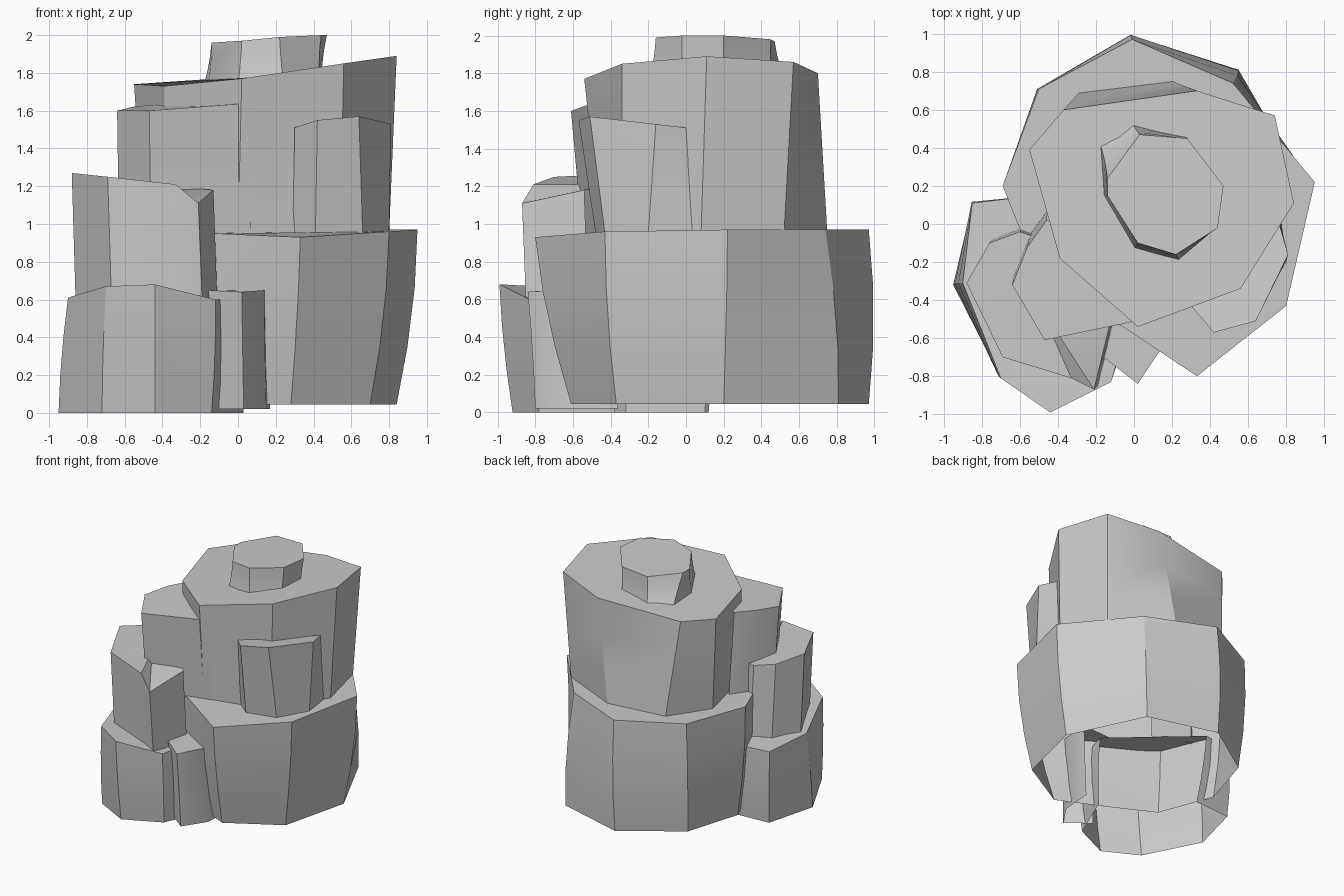
import bpy, bmesh
from mathutils import Vector


def rock(name, top, base, z0, bulge=1.0, peak=None, hidden=()):
    """Faceted rock column, open below: top outline lofted to a base outline.
    Sides listed in hidden are buried in a neighbouring rock and left out."""
    c = sum((Vector(p) for p in top), Vector()) / len(top)
    bm = bmesh.new()
    rings = []
    for t in (0, 0.33, 0.67, 1):
        s = 1 + (bulge - 1) * 4 * t * (1 - t)
        rings.append([bm.verts.new((c.x + (x + (bx - x) * t - c.x) * s,
                                    c.y + (y + (by - y) * t - c.y) * s,
                                    z + (z0 - z) * t))
                      for (x, y, z), (bx, by) in zip(top, base)])
    n = len(top)
    for a, b in zip(rings, rings[1:]):
        for i in range(n):
            if i not in hidden:
                j = (i + 1) % n
                bm.faces.new((a[i], b[i], b[j], a[j]))
    if peak:
        p = bm.verts.new(peak)
        for i in range(n):
            bm.faces.new((rings[0][i], rings[0][(i + 1) % n], p))
    else:
        bm.faces.new(rings[0])
    bmesh.ops.delete(bm, geom=[v for v in bm.verts if not v.link_faces], context='VERTS')
    # wind every rock so that its top faces up
    bm.normal_update()
    if sum(f.normal.z * f.calc_area() for f in bm.faces) < 0:
        bmesh.ops.reverse_faces(bm, faces=bm.faces)
    me = bpy.data.meshes.new(name)
    bm.to_mesh(me)
    bm.free()
    ob = bpy.data.objects.new(name, me)
    bpy.context.collection.objects.link(ob)
    bpy.context.view_layer.objects.active = ob
    ob.select_set(True)
    bpy.ops.object.shade_smooth_by_angle(angle=0.52)
    ob.select_set(False)


def moved(top, dx, dy):
    return [(x + dx, y + dy) for x, y, z in top]


# Wide base boulder
rock("base_boulder", [(-0.01, 0.97, .97), (0.52, 0.74, .97), (0.95, 0.22, .97),
     (0.80, -0.43, .96), (0.33, -0.80, .93), (-0.12, -0.50, .95),
     (-0.50, -0.28, .96), (-0.69, 0.20, .97), (-0.50, 0.71, .97)],
     [(-0.02, 0.97), (0.55, 0.81), (0.84, 0.20), (0.70, -0.37), (0.28, -0.61),
      (-0.12, -0.42), (-0.45, -0.25), (-0.62, 0.20), (-0.48, 0.66)], 0.045, 1.03)

# Tall upper boulder with a sloping top
rock("upper_boulder", [(-0.37, 0.60, 1.75), (0.33, 0.70, 1.80), (0.74, 0.57, 1.86),
     (0.84, 0.11, 1.89), (0.56, -0.34, 1.85), (0.02, -0.54, 1.77),
     (-0.39, -0.18, 1.73), (-0.55, 0.39, 1.74)],
     [(-0.29, 0.69), (0.20, 0.75), (0.70, 0.52), (0.80, 0.08), (0.54, -0.34),
      (0.0, -0.45), (-0.38, -0.15), (-0.50, 0.36)], 0.95)

# Small cap stone
rock("cap_stone", [(0.03, 0.47, 1.97), (0.28, 0.45, 1.98), (0.47, 0.20, 2.0),
     (0.44, -0.02, 2.0), (0.22, -0.16, 1.99), (0.02, -0.10, 1.97),
     (-0.14, 0.15, 1.96), (-0.14, 0.24, 1.96)],
     [(-0.01, 0.53), (0.28, 0.46), (0.44, 0.20), (0.43, -0.03), (0.24, -0.20),
      (0.0, -0.13), (-0.16, 0.15), (-0.18, 0.43)], 1.74, 0.98)

# Ledge on the left, running into the upper boulder
ledge = [(-0.64, -0.32, 1.60), (-0.47, -0.61, 1.60), (0.06, -0.50, 1.64),
         (0.0, -0.1, 1.64), (-0.46, 0.02, 1.63), (-0.56, -0.12, 1.62)]
rock("left_ledge", ledge, moved(ledge, 0.01, 0.06), 0.93, hidden=(2, 3))

# Slab on the right of the upper boulder
rock("right_slab", [(0.30, -0.43, 1.51), (0.42, -0.57, 1.55), (0.64, -0.51, 1.57),
     (0.81, -0.16, 1.53), (0.76, 0.01, 1.51), (0.50, 0.0, 1.51)],
     [(0.29, -0.38), (0.41, -0.48), (0.66, -0.43), (0.80, -0.20), (0.77, 0.04),
      (0.50, 0.04)], 0.95, hidden=(4,))

# Middle rock on the left with a chipped front corner
middle = [(-0.88, -0.31, 1.27), (-0.69, -0.70, 1.25), (-0.33, -0.81, 1.21),
          (-0.21, -0.87, 1.11), (-0.13, -0.54, 1.18), (-0.30, -0.15, 1.18),
          (-0.60, -0.04, 1.20), (-0.76, -0.10, 1.23)]
rock("left_middle_rock", middle, moved(middle, 0.02, 0.02), 0.60,
     peak=(-0.50, -0.42, 1.21), hidden=(4,))

# Low rock at the front left
rock("left_low_rock", [(-0.90, -0.31, .61), (-0.70, -0.81, .67), (-0.44, -0.99, .68),
     (-0.12, -0.83, .60), (0.0, -0.40, .60), (-0.60, 0.14, .60), (-0.85, 0.11, .60)],
     [(-0.95, -0.32), (-0.72, -0.77), (-0.44, -0.92), (-0.14, -0.78), (0.03, -0.38),
      (-0.52, 0.12), (-0.84, 0.10)], 0.0, 1.02, hidden=(4,))

# Small wedge between the front rocks
wedge = [(-0.16, -0.70, .65), (0.02, -0.84, .64), (0.14, -0.66, .65),
         (0.16, -0.40, .65), (-0.12, -0.42, .65)]
rock("front_wedge", wedge, moved(wedge, 0.01, 0.04), 0.02, 0.98, hidden=(3, 4))
